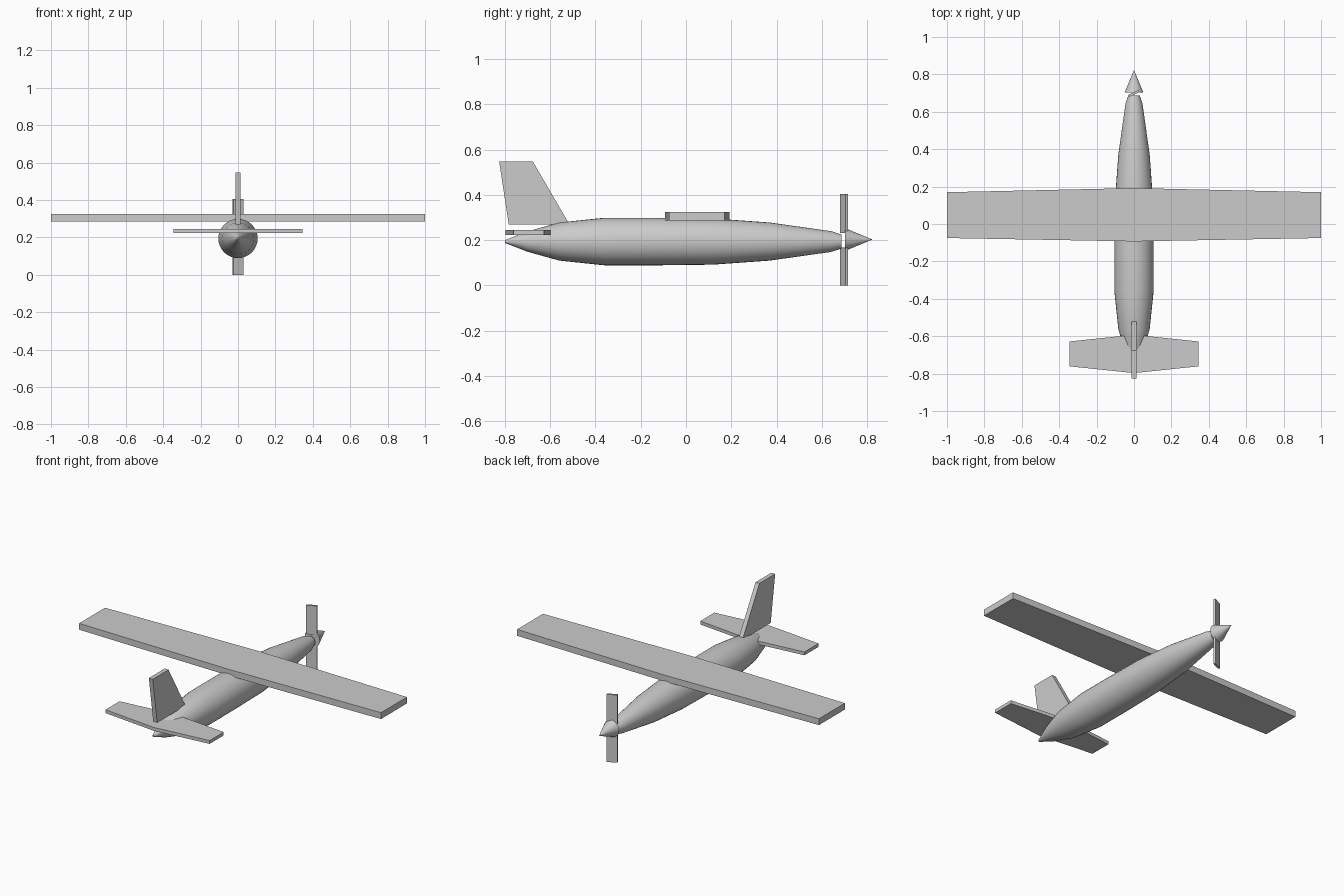
import bpy, bmesh
from math import radians
from mathutils import Matrix, Vector

if "Cube" in bpy.data.objects:
    bpy.data.objects.remove(bpy.data.objects["Cube"])

AXIS_Z = 0.197


def finish(bm, name, smooth=None):
    bmesh.ops.recalc_face_normals(bm, faces=bm.faces)
    mesh = bpy.data.meshes.new(name)
    bm.to_mesh(mesh)
    bm.free()
    obj = bpy.data.objects.new(name, mesh)
    bpy.context.collection.objects.link(obj)
    if smooth:
        bpy.ops.object.select_all(action='DESELECT')
        bpy.context.view_layer.objects.active = obj
        obj.select_set(True)
        bpy.ops.object.shade_smooth_by_angle(angle=radians(smooth))
    return obj


def revolve(name, profile, z, sides=32):
    """Closed body turned around the y direction from (y, radius) stations."""
    bm = bmesh.new()
    rings = []
    for y, r in profile:
        m = Matrix.Translation((0, y, z)) @ Matrix.Rotation(radians(90), 4, 'X')
        rings.append(bmesh.ops.create_circle(
            bm, segments=sides, radius=r, matrix=m)["verts"])
    for a, b in zip(rings, rings[1:]):
        for i in range(sides):
            j = (i + 1) % sides
            bm.faces.new((a[i], a[j], b[j], b[i]))
    bm.faces.new(rings[0])
    bm.faces.new(rings[-1])
    return finish(bm, name, 35)


def slab(name, outline, offset):
    """Flat plate: outline polygon pushed out by the offset vector."""
    bm = bmesh.new()
    face = bm.faces.new([bm.verts.new(p) for p in outline])
    ext = bmesh.ops.extrude_face_region(bm, geom=[face], use_keep_orig=True)
    verts = [g for g in ext["geom"] if isinstance(g, bmesh.types.BMVert)]
    bmesh.ops.translate(bm, verts=verts, vec=Vector(offset))
    return finish(bm, name)


def tapered_plane(name, half_span, root, tip, z, thick):
    """Wing-like plate; root and tip are (rear y, front y)."""
    pts = [(0, root[0]), (half_span, tip[0]), (half_span, tip[1]),
           (0, root[1]), (-half_span, tip[1]), (-half_span, tip[0])]
    return slab(name, [(x, y, z) for x, y in pts], (0, 0, thick))


# Fuselage
revolve("fuselage", [(-0.80, 0.006), (-0.70, 0.045), (-0.56, 0.084),
                     (-0.36, 0.105), (-0.13, 0.105), (0.12, 0.102),
                     (0.37, 0.084), (0.64, 0.046), (0.687, 0.031)], 0.194)

# Wing and tailplane
tapered_plane("wing", 1.0, (-0.093, 0.192), (-0.075, 0.17), 0.286, 0.038)
tapered_plane("tailplane", 0.345, (-0.797, -0.592), (-0.761, -0.628), 0.224, 0.02)

# Tail fin
slab("tail_fin", [(-0.013, y, z) for y, z in
                  ((-0.783, 0.27), (-0.515, 0.27), (-0.676, 0.547), (-0.825, 0.547))],
     (0.026, 0, 0))

# Propeller spinner
revolve("spinner", [(0.703, 0.05), (0.822, 0.0005)], 0.203, 24)

# Propeller blades, twisted about their length
for name, low, high in (("upper_blade", 0.232, 0.405), ("lower_blade", 0.0, 0.168)):
    bm = bmesh.new()
    m = (Matrix.Translation((0, 0.698, (low + high) / 2))
         @ Matrix.Rotation(radians(25), 4, 'Z')
         @ Matrix.Diagonal((0.06, 0.012, high - low, 1)))
    bmesh.ops.create_cube(bm, size=1, matrix=m)
    finish(bm, name)
